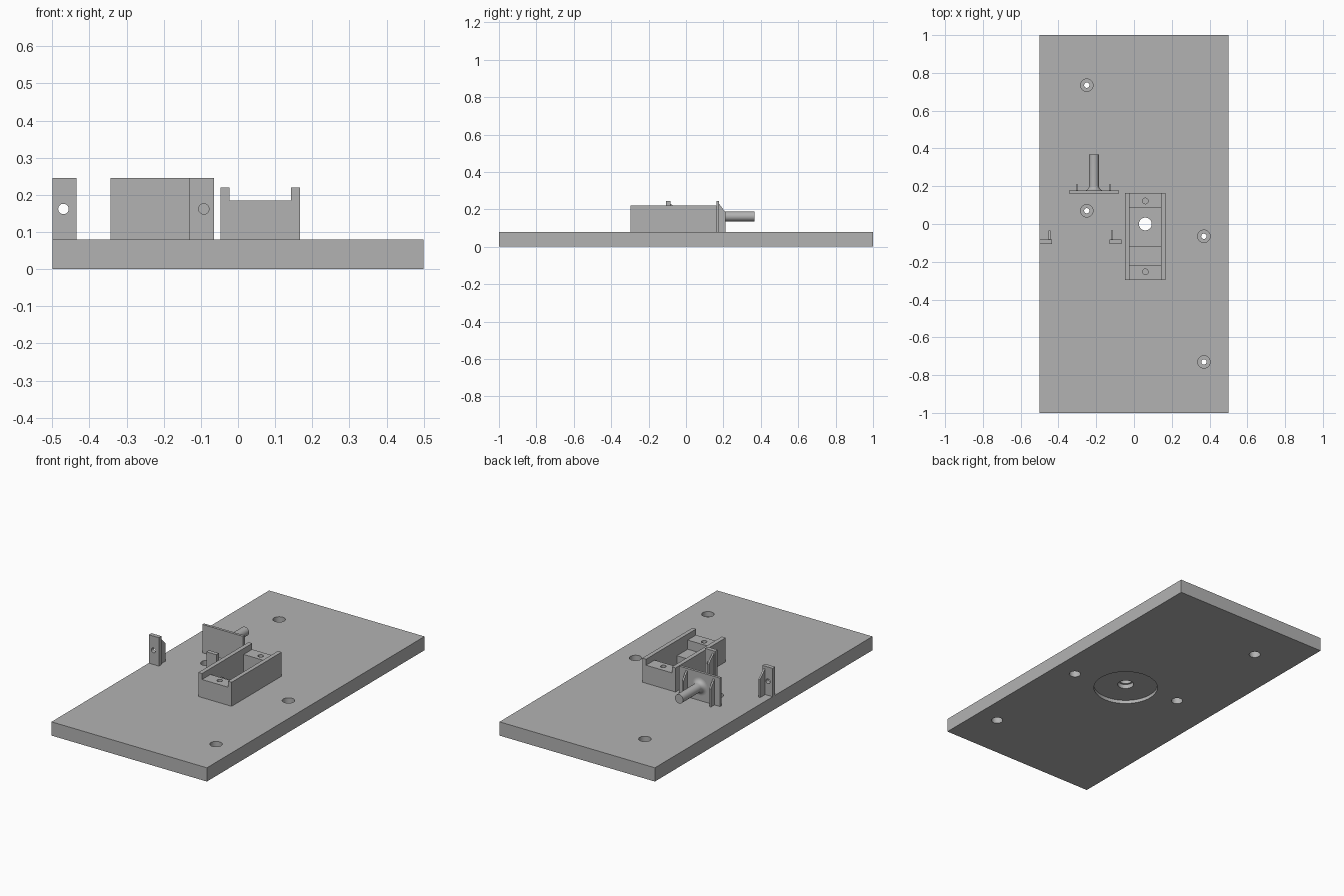
import bpy, bmesh, math
from mathutils import Matrix, Vector

if "Cube" in bpy.data.objects:
    bpy.data.objects.remove(bpy.data.objects["Cube"])

# One plain grey for everything
grey = bpy.data.materials.new("plain_grey")
grey.use_nodes = True
grey.diffuse_color = (0.45, 0.45, 0.45, 1)
grey.node_tree.nodes["Principled BSDF"].inputs["Base Color"].default_value = (0.45, 0.45, 0.45, 1)


def finish(name, bm):
    bmesh.ops.recalc_face_normals(bm, faces=bm.faces)
    mesh = bpy.data.meshes.new(name)
    bm.to_mesh(mesh)
    bm.free()
    mesh.materials.append(grey)
    ob = bpy.data.objects.new(name, mesh)
    bpy.context.collection.objects.link(ob)
    return ob


def box(name, xs, ys, zs):
    bm = bmesh.new()
    lo, hi = Vector((xs[0], ys[0], zs[0])), Vector((xs[1], ys[1], zs[1]))
    m = Matrix.Translation((lo + hi) / 2) @ Matrix.Diagonal((hi - lo).to_4d())
    bmesh.ops.create_cube(bm, size=1, matrix=m)
    return finish(name, bm)


def rod(name, start, end, r, sides=40):
    a, b = Vector(start), Vector(end)
    bm = bmesh.new()
    m = Matrix.Translation((a + b) / 2) @ (b - a).to_track_quat("Z", "Y").to_matrix().to_4x4()
    bmesh.ops.create_cone(bm, cap_ends=True, segments=sides, radius1=r, radius2=r,
                          depth=(b - a).length, matrix=m)
    return finish(name, bm)


def activate(ob):
    bpy.ops.object.select_all(action="DESELECT")
    ob.select_set(True)
    bpy.context.view_layer.objects.active = ob


def cut(ob, cutters):
    activate(ob)
    for c in cutters:
        mod = ob.modifiers.new("cut", "BOOLEAN")
        mod.operation, mod.solver, mod.object = "DIFFERENCE", "EXACT", c
        bpy.ops.object.modifier_apply(modifier=mod.name)
        bpy.data.objects.remove(c)


def smooth(ob):
    activate(ob)
    bpy.ops.object.shade_smooth_by_angle(angle=math.radians(35))


def hole(x, y, z0, z1, r):
    return rod("cutter", (x, y, z0), (x, y, z1), r)


T = 0.08      # deck height
TOP = 0.245   # top of the upright plates
SX = 0.06     # centre line of the tray

# Base plate with stepped screw holes and a round recess underneath
base = box("base_plate", (-0.5, 0.5), (-1, 1), (0, T))
cutters = []
for x, y in ((-0.25, 0.735), (-0.25, 0.07), (0.37, -0.065), (0.37, -0.73)):
    cutters += [hole(x, y, -0.1, 0.2, 0.014), hole(x, y, 0.05, 0.2, 0.033),
                hole(x, y, -0.1, 0.042, 0.031)]
cutters += [hole(SX, 0, -0.1, 0.2, 0.034), hole(SX, 0, -0.1, 0.02, 0.175),
            hole(SX, 0, -0.1, 0.045, 0.044)]
cut(base, cutters)
smooth(base)

# Tray: two long walls, two drilled end blocks and a low inner step
for name, x in (("tray_right_wall", -0.047), ("tray_left_wall", 0.143)):
    box(name, (x, x + 0.024), (-0.297, 0.163), (T, 0.22))
inner = (-0.023, 0.143)
for name, y0, y1, hy in (("tray_front_block", -0.297, -0.22, -0.253),
                         ("tray_back_block", 0.085, 0.163, 0.122)):
    block = box(name, inner, (y0, y1), (T, 0.185))
    cut(block, [hole(SX, hy, 0.1, 0.3, 0.015)])
    smooth(block)
box("tray_step", inner, (-0.22, -0.12), (T, 0.132))


def rib(name, x, y, depth):
    """Upright gusset with a sloped top, growing backwards from y."""
    bm = bmesh.new()
    outline = ((y, T), (y + depth, T), (y + depth, 0.185), (y, 0.23))
    face = bm.faces.new([bm.verts.new((x - 0.005, py, pz)) for py, pz in outline])
    ext = bmesh.ops.extrude_face_region(bm, geom=[face])["geom"]
    bmesh.ops.translate(bm, vec=(0.01, 0, 0),
                        verts=[v for v in ext if isinstance(v, bmesh.types.BMVert)])
    return finish(name, bm)


# Drilled posts, each with a gusset behind
for side, x, hx, rx in (("right", -0.5, -0.47, -0.447), ("left", -0.13, -0.092, -0.117)):
    post = box(side + "_post", (x, x + 0.065), (-0.106, -0.082), (T, TOP))
    cut(post, [rod("cutter", (hx, -0.3, 0.162), (hx, 0.1, 0.162), 0.014)])
    smooth(post)
    rib(side + "_post_rib", rx, -0.082, 0.047)

# Pusher plate with two gussets
PY = 0.177
box("pusher_plate", (-0.343, -0.08), (PY - 0.015, PY), (T, TOP))
for side, x in (("right", -0.302), ("left", -0.127)):
    rib("pusher_" + side + "_rib", x, PY, 0.033)

# Pusher rod, turned with a curved flare at the plate
R, F = 0.026, 0.025
profile = [(0, PY)]
for i in range(9):
    a = math.pi / 2 * i / 8
    profile.append((R + F * (1 - math.sin(a)), PY + F * (1 - math.cos(a))))
profile += [(R, 0.367), (0, 0.367)]
bm = bmesh.new()
verts = [bm.verts.new((-0.212 + r, y, 0.162)) for r, y in profile]
edges = [bm.edges.new(p) for p in zip(verts, verts[1:])]
bmesh.ops.spin(bm, geom=verts + edges, cent=(-0.212, 0, 0.162), axis=(0, 1, 0),
               angle=math.tau, steps=40)
bmesh.ops.remove_doubles(bm, verts=bm.verts, dist=0.0001)
smooth(finish("pusher_rod", bm))
